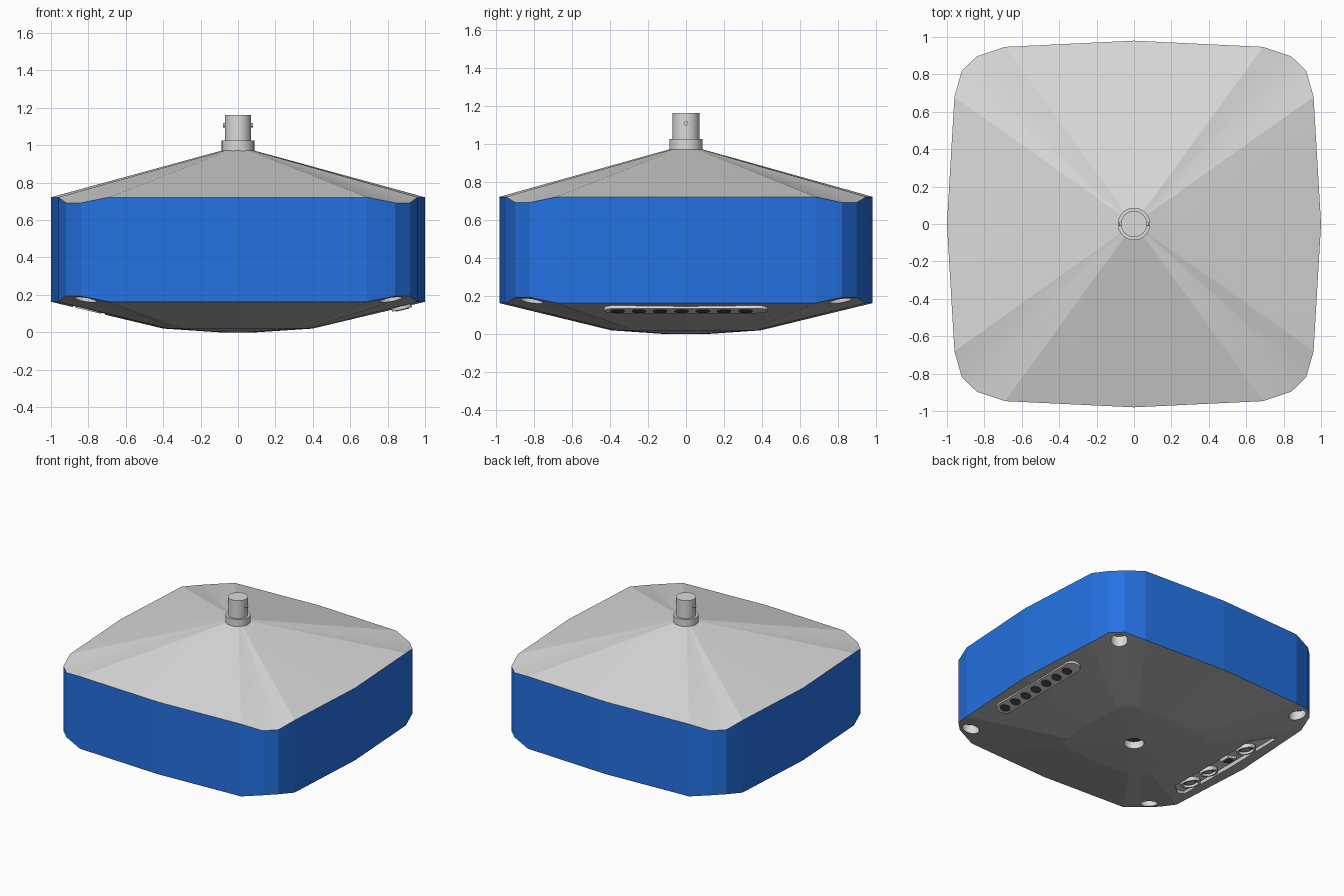
import bpy, bmesh, math
from mathutils import Matrix, Vector

if "Cube" in bpy.data.objects:
    bpy.data.objects.remove(bpy.data.objects["Cube"])


def material(name, r, g, b):
    m = bpy.data.materials.new(name)
    m.diffuse_color = (r, g, b, 1)
    m.use_nodes = True
    m.node_tree.nodes["Principled BSDF"].inputs["Base Color"].default_value = m.diffuse_color
    return m


LIGHT = material("light grey", 0.70, 0.70, 0.70)
BLUE = material("blue", 0.018, 0.17, 0.78)
DARK = material("mid grey", 0.45, 0.45, 0.45)
BLACK = material("socket black", 0.08, 0.08, 0.08)


def loft(name, rings, mat, caps=True, mtx=Matrix(), closed=False):
    """Skin a list of equal-length rings into one mesh object."""
    bm = bmesh.new()
    vs = [[bm.verts.new(mtx @ Vector(p)) for p in r] for r in rings]
    pairs = list(zip(vs, vs[1:])) + ([(vs[-1], vs[0])] if closed else [])
    n = len(vs[0])
    for a, b in pairs:
        for i in range(n):
            j = (i + 1) % n
            bm.faces.new((a[i], a[j], b[j], b[i]))
    if caps and not closed:
        bm.faces.new(vs[0])
        bm.faces.new(vs[-1])
    bmesh.ops.recalc_face_normals(bm, faces=bm.faces)
    me = bpy.data.meshes.new(name)
    bm.to_mesh(me)
    bm.free()
    me.materials.append(mat)
    ob = bpy.data.objects.new(name, me)
    bpy.context.collection.objects.link(ob)
    return ob


def smooth(ob, degrees):
    bpy.context.view_layer.objects.active = ob
    ob.select_set(True)
    bpy.ops.object.shade_smooth_by_angle(angle=math.radians(degrees))
    ob.select_set(False)
    return ob


def circle(r, z, x=0, y=0, n=32):
    return [(x + r * math.cos(i * math.tau / n), y + r * math.sin(i * math.tau / n), z)
            for i in range(n)]


def turned(name, profile, mat, x=0, y=0, mtx=Matrix(), closed=False, n=32):
    ob = loft(name, [circle(r, z, x, y, n) for r, z in profile], mat, True, mtx, closed)
    return smooth(ob, 35)


def prism(name, pts, z0, z1, mat, mtx=Matrix()):
    return loft(name, [[(x, y, z) for x, y in pts] for z in (z0, z1)], mat, True, mtx)


def stadium(w, l, n=8):
    """Rounded slot outline, half width w and half length l, along y."""
    pts = []
    for s, start in ((1, 0), (-1, math.pi)):
        for i in range(n + 1):
            a = start + math.pi * i / n
            pts.append((w * math.cos(a), s * (l - w) + w * math.sin(a)))
    return pts


# Bulged square outline; third value is how far the edge dips at the corner
QUARTER = [(1, 0, 0), (0.96, 0.68, 0), (0.92, 0.82, 0.03),
           (0.84, 0.897, 0.03), (0.69, 0.947, 0), (0, 0.98, 0)]
OUTLINE = sorted({(sx * x + 0.0, sy * y + 0.0, d) for x, y, d in QUARTER
                  for sx in (1, -1) for sy in (1, -1)},
                 key=lambda p: math.atan2(p[1], p[0]) % math.tau)


def edge(z, dip, scale=1.0):
    return [(x * scale, y * scale, z + dip * d) for x, y, d in OUTLINE]


# Shallow pyramid cover and blue side band
apex = [(0.085 * x / math.hypot(x, y), 0.085 * y / math.hypot(x, y), 0.972)
        for x, y, d in OUTLINE]
smooth(loft("top_cover", [edge(0.68, -1, 0.97), edge(0.722, -1), apex], LIGHT), 14)
loft("side_band", [edge(0.163, 1), edge(0.722, -1)], BLUE, caps=False)

# Grey bottom pan, bores and connector pocket cut out
pan = loft("bottom_pan", [edge(0.28, 0, 0.97), edge(0.163, 1), edge(0.02, 0, 0.4),
                          circle(0.1, 0, n=20)], DARK)
tilt = math.radians(13)
pocket_frame = Matrix.Translation((-0.8, 0, 0.113)) @ Matrix.Rotation(tilt, 4, 'Y')
trapezoid = [(-0.085, -0.5), (-0.085, 0.5), (-0.02, 0.5), (0.09, 0.4),
             (0.09, -0.4), (-0.02, -0.5)]
cutters = [turned("centre_cutter", [(0.07, -0.1), (0.07, 0.062)], LIGHT),
           prism("pocket_cutter", trapezoid, -0.1, 0.03, LIGHT, pocket_frame)]
for sx in (1, -1):
    for sy in (1, -1):
        cutters.append(turned("corner_cutter", [(0.06, -0.1), (0.06, 0.24)], LIGHT,
                              sx * 0.815, sy * 0.81))
for c in cutters:
    c.hide_render = True
    mod = pan.modifiers.new("cut", 'BOOLEAN')
    mod.operation = 'DIFFERENCE'
    mod.solver = 'EXACT'
    mod.material_mode = 'TRANSFER'
    mod.object = c
bpy.context.view_layer.update()
cut = bpy.data.meshes.new_from_object(pan.evaluated_get(bpy.context.evaluated_depsgraph_get()))
pan.modifiers.clear()
pan.data = cut
for c in cutters:
    bpy.data.objects.remove(c)
turned("centre_bore_end", [(0.069, 0.054), (0.069, 0.06)], BLACK)

# Connectors inside the pocket
for y, r in ((-0.335, 0.072), (-0.135, 0.064), (0.27, 0.072)):
    turned("socket_ring", [(r, 0.035), (r, 0.002), (r * 0.78, 0.002), (r * 0.78, 0.035)],
           LIGHT, 0, y, pocket_frame, closed=True, n=24)
    turned("socket_well", [(r * 0.78, 0.035), (r * 0.78, 0.022)], BLACK, 0, y, pocket_frame, n=24)
    turned("socket_core", [(r * 0.5, 0.035), (r * 0.5, 0.01)], DARK, 0, y, pocket_frame, n=24)
for s, z, mat in ((0.042, 0.01, LIGHT), (0.026, 0.006, BLACK)):
    prism("square_port", [(-s, 0.08 - s), (s, 0.08 - s), (s, 0.08 + s), (-s, 0.08 + s)],
          0.035, z, mat, pocket_frame)

# Raised strip with seven round ports on the right side
strip_frame = Matrix.Translation((0.875, 0, 0.131)) @ Matrix.Rotation(-tilt, 4, 'Y')
prism("port_strip", stadium(0.055, 0.43), -0.009, 0.03, LIGHT, strip_frame)
for i in range(7):
    turned("round_port", [(0.037, -0.013), (0.037, 0.0)], BLACK, 0, -0.36 + 0.112 * i,
           strip_frame, n=20)

# Antenna connector on the peak, with bayonet lugs
turned("connector_base", [(0.087, 0.95), (0.087, 1.025)], LIGHT)
turned("connector_barrel", [(0.07, 1.0), (0.07, 1.163)], LIGHT)
across = Matrix.Translation((0, 0, 1.108)) @ Matrix.Rotation(math.pi / 2, 4, 'Y')
turned("bayonet_lugs", [(0.012, -0.08), (0.012, 0.08)], LIGHT, mtx=across, n=12)
